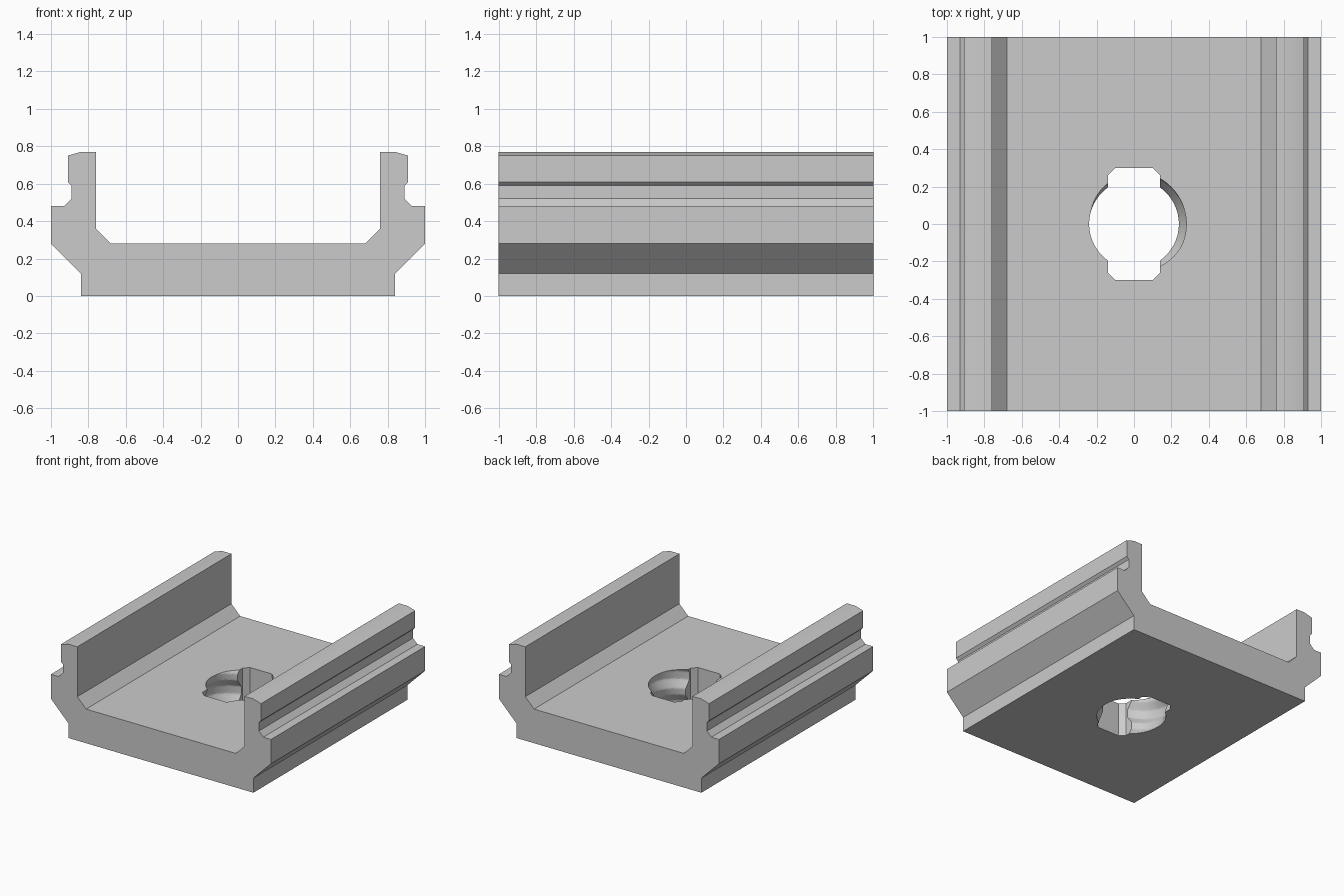
import bpy, bmesh, math

if "Cube" in bpy.data.objects:
    bpy.data.objects.remove(bpy.data.objects["Cube"], do_unlink=True)

FLOOR = 0.28      # thickness of the base plate
PITCH = 0.24      # rise of the thread per turn
MINOR, MAJOR = 0.24, 0.28

grey = bpy.data.materials.new("light grey")
grey.use_nodes = True
grey.diffuse_color = (0.6, 0.6, 0.6, 1)
grey.node_tree.nodes["Principled BSDF"].inputs["Base Color"].default_value = (0.6, 0.6, 0.6, 1)


def loft(name, rings):
    """Solid skinned through equal-sized rings of points."""
    bm = bmesh.new()
    loops = [[bm.verts.new(p) for p in ring] for ring in rings]
    for a, b in zip(loops, loops[1:]):
        n = len(a)
        for i in range(n):
            bm.faces.new((a[i], a[(i + 1) % n], b[(i + 1) % n], b[i]))
    bm.faces.new(loops[0][::-1])
    bm.faces.new(loops[-1])
    bmesh.ops.recalc_face_normals(bm, faces=bm.faces)
    mesh = bpy.data.meshes.new(name)
    bm.to_mesh(mesh)
    bm.free()
    mesh.materials.append(grey)
    obj = bpy.data.objects.new(name, mesh)
    bpy.context.collection.objects.link(obj)
    return obj


def cut(target, cutter):
    mod = target.modifiers.new("cut", 'BOOLEAN')
    mod.operation = 'DIFFERENCE'
    mod.solver = 'EXACT'
    mod.object = cutter
    bpy.context.view_layer.objects.active = target
    bpy.ops.object.modifier_apply(modifier=mod.name)
    bpy.data.objects.remove(cutter, do_unlink=True)


# Channel: half profile mirrored, then extruded front to back
half = [(0.84, 0), (0.84, 0.12), (1, 0.28), (1, 0.48), (0.93, 0.48), (0.89, 0.52),
        (0.89, 0.59), (0.91, 0.61), (0.91, 0.75), (0.84, 0.77), (0.76, 0.77),
        (0.76, 0.36), (0.68, FLOOR)]
profile = half + [(-x, z) for x, z in reversed(half)]
channel = loft("channel_rail", [[(x, y, z) for x, z in profile] for y in (-1, 1)])


# Threaded hole: radius follows a trapezoid wave along a helix
def thread_radius(angle, z):
    phase = angle - 360 * (z - FLOOR) / PITCH - 25
    off = abs((phase + 180) % 360 - 180)
    return MAJOR - (MAJOR - MINOR) * min(1, max(0, (off - 50) / 90))


def thread_ring(z, sides=64):
    ring = []
    for i in range(sides):
        a = 360 * i / sides
        r = thread_radius(a, z)
        ring.append((r * math.cos(math.radians(a)), r * math.sin(math.radians(a)), z))
    return ring


cut(channel, loft("thread_cutter", [thread_ring(-0.02 + 0.01 * k) for k in range(33)]))

# Slot with clipped corners through the hole
corner = [(0.14, 0.26), (0.10, 0.30)]
slot = (corner + [(-x, y) for x, y in reversed(corner)]
        + [(-x, -y) for x, y in corner] + [(x, -y) for x, y in reversed(corner)])
cut(channel, loft("slot_cutter", [[(x, y, z) for x, y in slot] for z in (-0.05, 0.35)]))

# Smooth thread, sharp profile edges
channel.select_set(True)
bpy.context.view_layer.objects.active = channel
bpy.ops.object.shade_smooth_by_angle(angle=math.radians(20))
